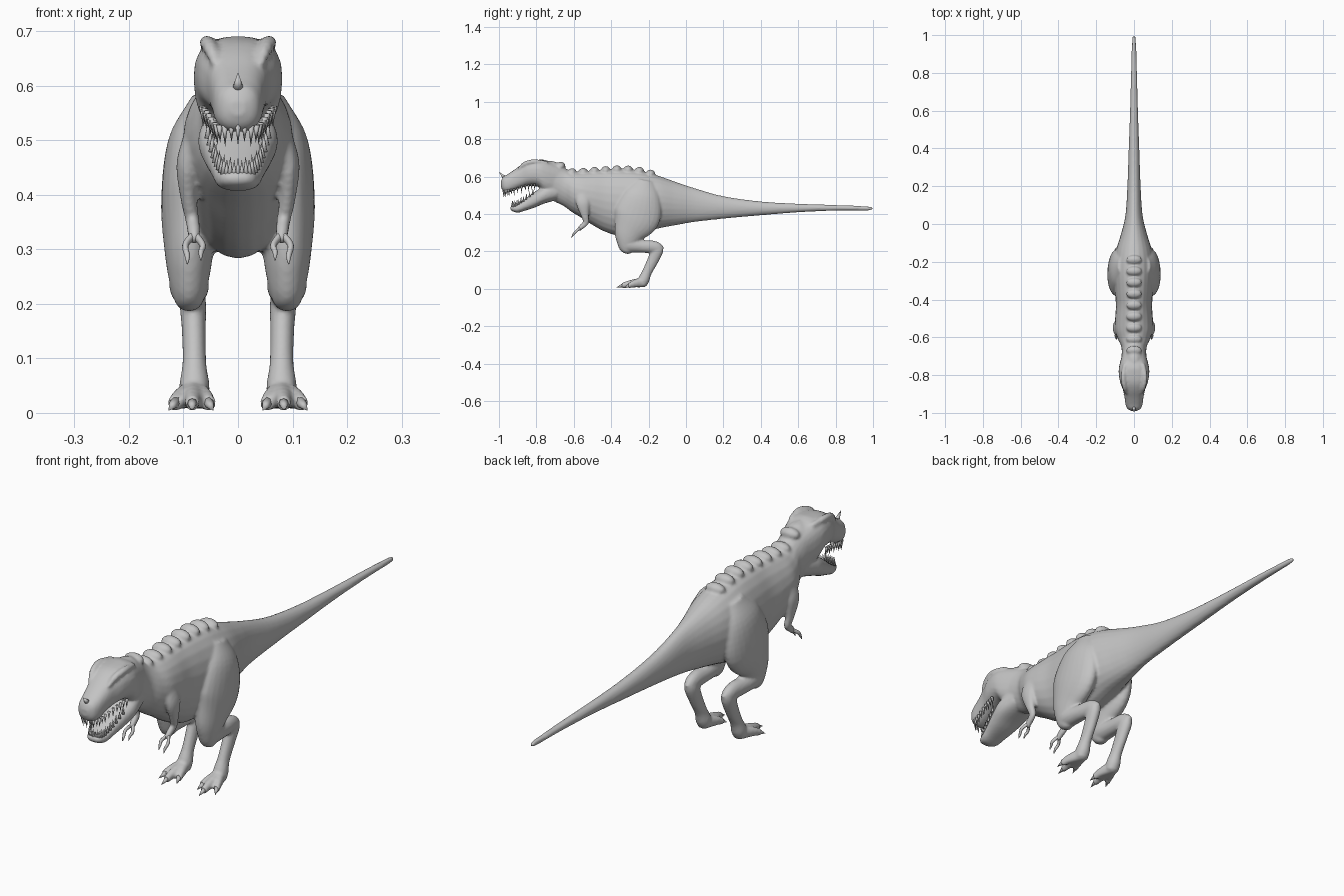
import bpy, bmesh, math
from mathutils import Vector, Matrix

cube = bpy.data.objects.get("Cube")
if cube:
    bpy.data.objects.remove(cube, do_unlink=True)

# One plain grey for everything
grey = bpy.data.materials.new("plain grey")
grey.use_nodes = True
tone = (0.55, 0.55, 0.55, 1)
grey.diffuse_color = tone
grey.node_tree.nodes["Principled BSDF"].inputs["Base Color"].default_value = tone


def spline(points, steps=5):
    """Smooth curve through points of any dimension."""
    p = [Vector(q) for q in points]
    p = [p[0] * 2 - p[1]] + p + [p[-1] * 2 - p[-2]]
    out = []
    for a, b, c, d in zip(p, p[1:], p[2:], p[3:]):
        for i in range(steps):
            t = i / steps
            out.append((b * 2 + (c - a) * t + (a * 2 - b * 5 + c * 4 - d) * t * t
                        + (b * 3 - a - c * 3 + d) * t ** 3) * 0.5)
    return out + [p[-2]]


def loft(bm, stations, upright=False, power=2.0, side=1, sides=24):
    """Skin stations of (x, y, z, half width, half depth)."""
    st = spline(stations)
    centres = [Vector(s[:3]) for s in st]
    rings = []
    for i, s in enumerate(st):
        tangent = centres[min(i + 1, len(st) - 1)] - centres[max(i - 1, 0)]
        across = Vector((0, 0, 1)) if upright else tangent.cross(Vector((1, 0, 0))).normalized()
        ring = []
        for k in range(sides):
            a = math.tau * k / sides
            u, v = [math.copysign(abs(f) ** (2 / power), f) for f in (math.cos(a), math.sin(a))]
            q = centres[i] + Vector((max(s[3], 0.001) * u, 0, 0)) + across * max(s[4], 0.001) * v
            ring.append(bm.verts.new((q.x * side, q.y, q.z)))
        rings.append(ring)
    faces = [bm.faces.new(rings[0]), bm.faces.new(rings[-1])]
    for r, q in zip(rings, rings[1:]):
        for k in range(sides):
            n = (k + 1) % sides
            faces.append(bm.faces.new((r[k], r[n], q[n], q[k])))
    bmesh.ops.recalc_face_normals(bm, faces=faces)


def spike(bm, base, tip, radius, sides=8):
    base, tip = Vector(base), Vector(tip)
    d = tip - base
    m = Matrix.Translation((base + tip) / 2) @ d.to_track_quat('Z', 'Y').to_matrix().to_4x4()
    bmesh.ops.create_cone(bm, cap_ends=True, segments=sides, radius1=radius, radius2=0,
                          depth=d.length, matrix=m)


def finish(bm, name):
    mesh = bpy.data.meshes.new(name)
    bm.to_mesh(mesh)
    bm.free()
    mesh.materials.append(grey)
    for f in mesh.polygons:
        f.use_smooth = True
    ob = bpy.data.objects.new(name, mesh)
    bpy.context.collection.objects.link(ob)
    return ob


def span(y, top, bottom, width):
    return (0, y, (top + bottom) / 2, width, (top - bottom) / 2)


body, claws = bmesh.new(), bmesh.new()

# Tail, trunk and neck
loft(body, [span(*s) for s in (
    (1.0, .432, .424, .004), (.97, .441, .419, .01), (.8, .448, .418, .016),
    (.6, .455, .409, .021), (.4, .467, .393, .028), (.2, .495, .375, .035),
    (.05, .537, .358, .045), (-.05, .57, .341, .068), (-.15, .605, .322, .098),
    (-.25, .63, .295, .108), (-.35, .637, .283, .102), (-.43, .634, .304, .096),
    (-.5, .63, .341, .1), (-.56, .625, .38, .1), (-.61, .626, .41, .085),
    (-.65, .648, .44, .067), (-.7, .68, .465, .066), (-.76, .685, .5, .072))], True)

# Skull and upper jaw
loft(body, [span(*s) for s in (
    (-.68, .66, .5, .06), (-.75, .688, .51, .078), (-.79, .69, .545, .081),
    (-.84, .683, .55, .073), (-.88, .664, .54, .058), (-.92, .635, .525, .05),
    (-.955, .612, .515, .045), (-.978, .598, .523, .035), (-.99, .575, .545, .015))],
    True, 2.5)

# Lower jaw
loft(body, [span(*s) for s in (
    (-.69, .57, .475, .06), (-.76, .545, .455, .073), (-.81, .518, .434, .064),
    (-.86, .482, .418, .051), (-.9, .455, .407, .042), (-.93, .443, .416, .03),
    (-.94, .436, .426, .012))], True, 2.5)

# Ridges along the spine
for y, z in ((-.19, .613), (-.25, .628), (-.31, .635), (-.37, .636), (-.43, .632),
             (-.49, .628), (-.55, .622), (-.61, .62), (-.67, .655)):
    m = (Matrix.Translation((0, y, z)) @ Matrix.Rotation(math.radians(25), 4, 'X')
         @ Matrix.Diagonal((.042, .026, .024, 1)))
    bmesh.ops.create_uvsphere(body, u_segments=16, v_segments=10, radius=1, matrix=m)

toe_tips = ((.045, -.33, .004), (.085, -.375, .006), (.128, -.33, .004))
finger_tips = ((.093, -.612, .273), (.068, -.608, .28))

for s in (1, -1):
    # Brow ridge
    loft(body, [(.042, -.9, .64, .006, .006), (.05, -.865, .667, .012, .013),
                (.057, -.81, .68, .014, .012), (.048, -.74, .672, .01, .01)], True, side=s)
    # Thigh
    loft(body, [(.055, -.22, .58, .03, .05), (.082, -.235, .5, .046, .1),
                (.09, -.262, .39, .051, .125), (.09, -.302, .3, .045, .085),
                (.09, -.315, .24, .036, .055), (.09, -.318, .2, .024, .03),
                (.09, -.32, .188, .01, .012)], side=s)
    # Shin
    loft(body, [(.09, -.355, .235, .02, .025), (.09, -.31, .235, .036, .04),
                (.088, -.24, .227, .032, .034), (.085, -.18, .224, .027, .034),
                (.084, -.145, .216, .022, .028), (.083, -.122, .21, .01, .014)], side=s)
    # Long upright foot bones
    loft(body, [(.083, -.142, .24, .012, .015), (.083, -.152, .21, .024, .032),
                (.081, -.178, .15, .022, .03), (.08, -.208, .09, .022, .026),
                (.08, -.225, .05, .028, .03), (.08, -.235, .02, .026, .024)], side=s)
    # Toes with claws
    for tip in toe_tips:
        root, end = Vector((.08, -.222, .036)), Vector(tip)
        mid, last = root.lerp(end, .5), root.lerp(end, .8)
        mid.z, last.z = .027, .017
        loft(body, [(*root, .022, .028), (*mid, .017, .02), (*last, .012, .014)], True, side=s)
        base = root.lerp(end, .72)
        spike(claws, (base.x * s, base.y, .02), (end.x * s, end.y, end.z), .012)
    # Arm
    loft(body, [(.08, -.55, .51, .02, .04), (.093, -.55, .455, .02, .037),
                (.09, -.54, .39, .015, .021), (.084, -.535, .355, .013, .016),
                (.081, -.558, .332, .012, .014), (.08, -.575, .315, .009, .01)], side=s)
    # Fingers
    for x, y, z in finger_tips:
        loft(claws, [(.08, -.562, .328, .008, .008),
                     (x + (x - .08) * .25, -.587, .308, .006, .007),
                     (x, y + .008, z + .015, .005, .005), (x, y, z, .001, .001)],
             side=s, sides=10)

# Fuse the overlapping volumes into one smooth skin
skin = finish(body, "body_skin")
fuse = skin.modifiers.new("fuse", 'REMESH')
fuse.mode = 'VOXEL'
fuse.voxel_size = .006
fuse.use_smooth_shade = True
soften = skin.modifiers.new("soften", 'SMOOTH')
soften.factor = .5
soften.iterations = 4

finish(claws, "claws_and_fingers")

# Nose horn
horn = bmesh.new()
spike(horn, (0, -.965, .588), (0, -1, .625), .013, 10)
finish(horn, "nose_horn")

# Teeth along both jaw margins
upper = ((.066, -.81, .558), (.057, -.86, .55), (.045, -.92, .532), (.034, -.958, .523),
         (0, -.976, .524))
lower = ((.056, -.82, .508), (.045, -.87, .472), (.035, -.905, .45), (.021, -.925, .44),
         (0, -.931, .438))
for name, margin, rise in (("upper_teeth", upper, -.034), ("lower_teeth", lower, .032)):
    bm = bmesh.new()
    for i, p in enumerate(spline(margin, 3)):
        size = .8 if i % 2 else 1
        for s in ((1, -1) if p.x > .002 else (1,)):
            spike(bm, (p.x * s, p.y, p.z - rise * .15),
                  (p.x * s * .96, p.y + .002, p.z + rise * size), .006, 6)
    finish(bm, name)
